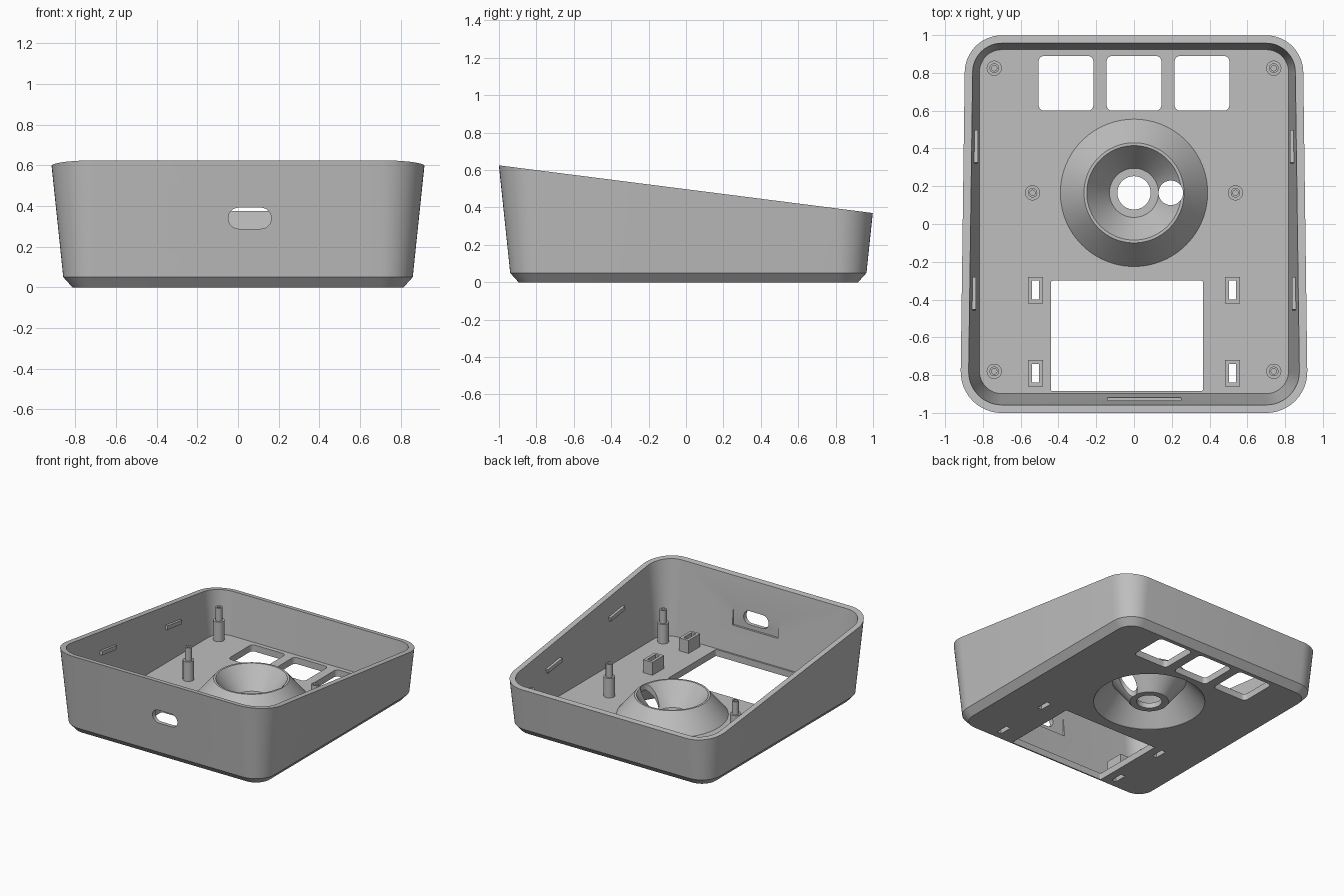
import bpy, bmesh, math
from mathutils import Matrix, Vector

if "Cube" in bpy.data.objects:
    bpy.data.objects.remove(bpy.data.objects["Cube"], do_unlink=True)

GREY = (0.52, 0.52, 0.52, 1)
mat = bpy.data.materials.new("matte grey")
mat.use_nodes = True
mat.diffuse_color = GREY
mat.node_tree.nodes["Principled BSDF"].inputs["Base Color"].default_value = GREY

FLOOR = 0.05      # floor thickness
DRAFT = 0.105     # outward lean of the walls
SLOPE = 0.1275    # fall of the rim towards the back
WALL = 0.042
MID_Y = 0.0125
DISH_Y = 0.165


def rim_height(y):
    return 0.4975 - SLOPE * y


def make_object(name, bm):
    bmesh.ops.recalc_face_normals(bm, faces=bm.faces)
    mesh = bpy.data.meshes.new(name)
    bm.to_mesh(mesh)
    bm.free()
    mesh.materials.append(mat)
    obj = bpy.data.objects.new(name, mesh)
    bpy.context.collection.objects.link(obj)
    return obj


def loft(name, rings):
    """Closed solid through equal-length rings of points."""
    bm = bmesh.new()
    rows = [[bm.verts.new(p) for p in ring] for ring in rings]
    n = len(rows[0])
    for a, b in zip(rows, rows[1:]):
        for i in range(n):
            j = (i + 1) % n
            bm.faces.new((a[i], a[j], b[j], b[i]))
    bm.faces.new(rows[0][::-1])
    bm.faces.new(rows[-1])
    return make_object(name, bm)


def rounded_ring(cx, cy, radius, steps=12):
    """Corner centre and direction pairs of a rounded rectangle."""
    for k, (sx, sy) in enumerate([(1, 1), (-1, 1), (-1, -1), (1, -1)]):
        for i in range(steps + 1):
            a = math.pi / 2 * (k + i / steps)
            yield sx * cx + radius * math.cos(a), sy * cy + radius * math.sin(a)


def prism(name, size, centre, radius, rotation=None):
    w, d, h = size
    pts = list(rounded_ring(w / 2 - radius, d / 2 - radius, radius, 8))
    obj = loft(name, [[(x, y, z) for x, y in pts] for z in (-h / 2, h / 2)])
    turn = rotation if rotation else Matrix.Identity(4)
    obj.data.transform(Matrix.Translation(centre) @ turn)
    return obj


def box(name, size, centre, rotation=None):
    bm = bmesh.new()
    bmesh.ops.create_cube(bm, size=1)
    turn = rotation if rotation else Matrix.Identity(4)
    bm.transform(Matrix.Translation(centre) @ turn @ Matrix.Diagonal((*size, 1)))
    return make_object(name, bm)


def cylinder(name, radius, depth, centre, sides=48):
    bm = bmesh.new()
    bmesh.ops.create_cone(bm, cap_ends=True, segments=sides, radius1=radius,
                          radius2=radius, depth=depth)
    bm.transform(Matrix.Translation(centre))
    return make_object(name, bm)


def revolve(name, profile, centre, sides):
    """Closed profile of (radius, height) turned about z."""
    bm = bmesh.new()
    rows = []
    for i in range(sides):
        a = math.tau * i / sides
        rows.append([bm.verts.new((r * math.cos(a), r * math.sin(a), z)) for r, z in profile])
    n = len(profile)
    for i in range(sides):
        a, b = rows[i], rows[(i + 1) % sides]
        for k in range(n):
            m = (k + 1) % n
            if profile[k][0] + profile[m][0] > 0:
                bm.faces.new((a[k], b[k], b[m], a[m]))
    bmesh.ops.remove_doubles(bm, verts=bm.verts, dist=1e-5)
    bm.transform(Matrix.Translation(centre))
    return make_object(name, bm)


def cut(target, cutters):
    """Subtract the cutters and delete them."""
    for c in cutters:
        c.hide_render = True
        mod = target.modifiers.new("cut", 'BOOLEAN')
        mod.operation, mod.solver, mod.object = 'DIFFERENCE', 'EXACT', c
    bpy.context.view_layer.update()
    graph = bpy.context.evaluated_depsgraph_get()
    mesh = bpy.data.meshes.new_from_object(target.evaluated_get(graph))
    target.modifiers.clear()
    target.data = mesh
    for c in cutters:
        bpy.data.objects.remove(c, do_unlink=True)


def smooth(obj):
    bpy.ops.object.select_all(action='DESELECT')
    obj.select_set(True)
    bpy.context.view_layer.objects.active = obj
    bpy.ops.object.shade_smooth_by_angle(angle=math.radians(30))


# Shell: chamfered foot, leaning walls, sloping rim
def shell_ring(radius, height=None):
    ring = []
    for (cx, cy), (px, py) in zip(rounded_ring(0.70, 0.7925, 0), rounded_ring(0.70, 0.7925, 1)):
        z = height if height is not None else 0.5
        for _ in range(8):
            r = radius + DRAFT * max(z - FLOOR, 0)
            x, y = cx + (px - cx) * r, cy + (py - cy) * r + MID_Y
            if height is None:
                z = rim_height(y)
        ring.append((x, y, z))
    return ring


shell = loft("shell", [shell_ring(0.115, 0), shell_ring(0.16, FLOOR), shell_ring(0.16)])
inner = 0.16 - WALL
cut(shell, [loft("cavity", [shell_ring(inner, FLOOR), shell_ring(inner, 0.8)])])

# Floor openings, front port and its inner recess
cutters = [prism("window", (0.29, 0.29, 0.3), (x, 0.745, 0), 0.03) for x in (-0.36, 0, 0.36)]
cutters.append(prism("screen_opening", (0.805, 0.585, 0.3), (-0.0375, -0.5925, 0), 0.01))
cutters.append(cylinder("dish_opening", 0.388, 0.3, (0, DISH_Y, 0), 96))
cutters.append(prism("port", (0.212, 0.104, 0.3), (0.058, -0.95, 0.34), 0.0515,
                     Matrix.Rotation(math.pi / 2, 4, 'X')))
cutters.append(box("port_recess", (0.39, 0.085, 0.17), (0.055, -0.8925, 0.34)))
clip_spots = [(sx * 0.522, y) for sx in (-1, 1) for y in (-0.35, -0.79)]


def clip_slot(x, y):
    return box("slot", (0.036, 0.1, 0.6), (x, y, 0.1))


cutters += [clip_slot(x, y) for x, y in clip_spots]
cut(shell, cutters)
smooth(shell)

# Hollow conical dish with a centre ring and a side hole
dish = revolve("dish", [(0.088, 0), (0.088, 0.04), (0.13, 0.04), (0.25, 0.2), (0.265, 0.2),
                        (0.39, FLOOR), (0.39, 0), (0.257, 0.16), (0.135, 0)],
               (0, DISH_Y, 0), 96)
cut(dish, [cylinder("side_hole", 0.065, 1, (0.195, DISH_Y, 0.1))])
smooth(dish)

# Stepped screw posts
post_profile = [(0, 0.03), (0.04, 0.03), (0.04, 0.2), (0.025, 0.2), (0.025, 0.3),
                (0.014, 0.3), (0.014, 0.21), (0, 0.21)]
for side, s in (("right", -1), ("left", 1)):
    for place, x, y in (("back", 0.74, 0.825), ("middle", 0.537, DISH_Y), ("front", 0.74, -0.78)):
        smooth(revolve(f"{place}_{side}_post", post_profile, (s * x, y, 0), 32))

# Slotted mounting blocks
for x, y in clip_spots:
    block = box("mounting_block", (0.08, 0.14, 0.12), (x, y, 0.09))
    cut(block, [clip_slot(x, y)])

# Snap ribs on the side walls, parallel to the rim
tilt = Matrix.Rotation(-math.atan(SLOPE), 4, 'X')
for s in (-1, 1):
    for y in (0.41, -0.368):
        z = rim_height(y) - 0.15
        wall_x = 0.7 + inner + DRAFT * (z - FLOOR)
        box("snap_rib", (0.036, 0.175, 0.03), (s * wall_x, y, z), tilt)
